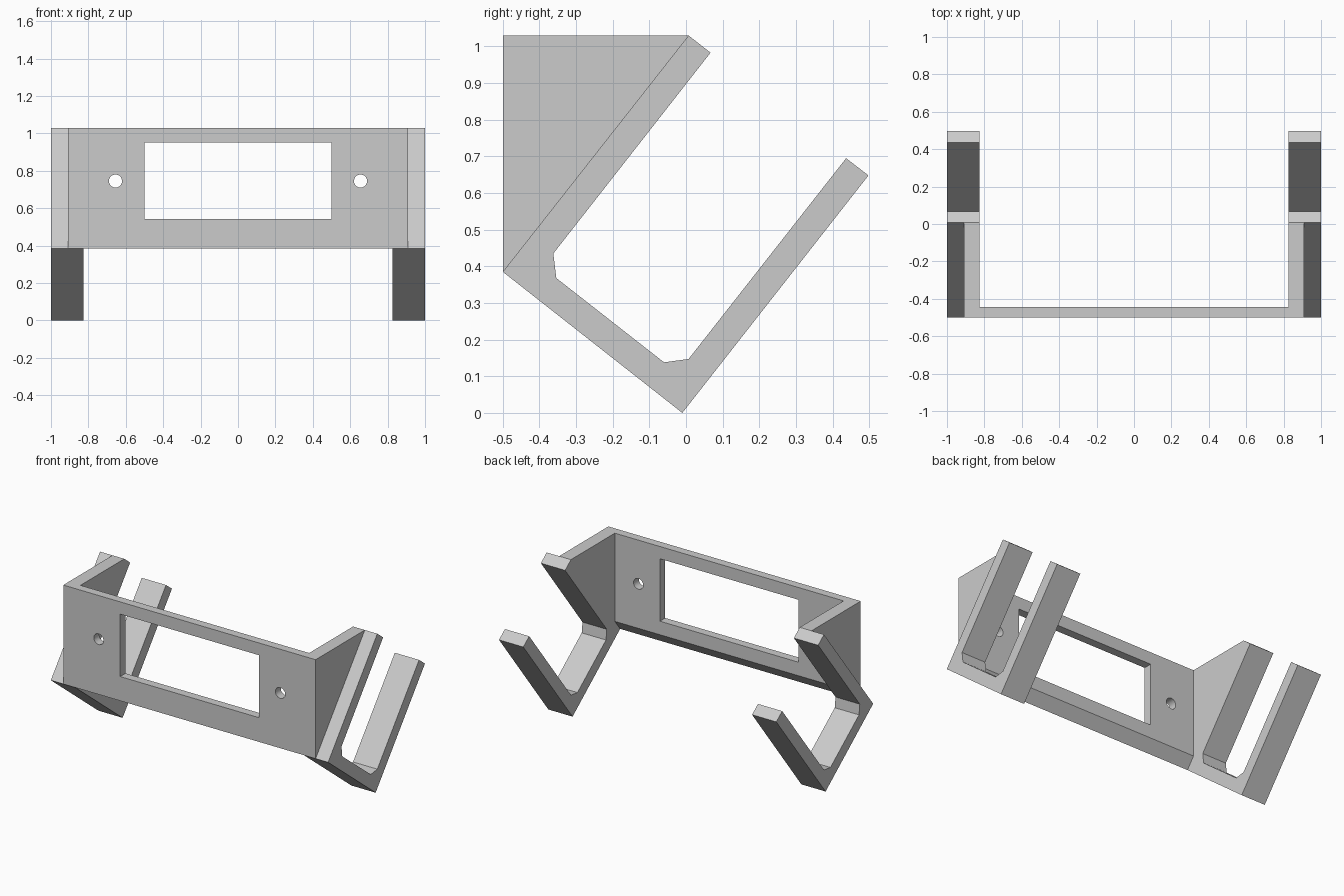
import bpy
import bmesh
from math import radians

cube = bpy.data.objects.get("Cube")
if cube:
    bpy.data.objects.remove(cube, do_unlink=True)

GREY = (0.6, 0.6, 0.6, 1.0)
grey = bpy.data.materials.new("light grey plastic")
grey.use_nodes = True
grey.diffuse_color = GREY
grey.node_tree.nodes["Principled BSDF"].inputs["Base Color"].default_value = GREY


def prism(name, profile, x0, x1):
    """Extrude a (y, z) profile along x."""
    bm = bmesh.new()
    face = bm.faces.new([bm.verts.new((x0, y, z)) for y, z in profile])
    ext = bmesh.ops.extrude_face_region(bm, geom=[face])["geom"]
    verts = [v for v in ext if isinstance(v, bmesh.types.BMVert)]
    bmesh.ops.translate(bm, verts=verts, vec=(x1 - x0, 0, 0))
    bmesh.ops.recalc_face_normals(bm, faces=bm.faces)
    mesh = bpy.data.meshes.new(name)
    bm.to_mesh(mesh)
    bm.free()
    mesh.materials.append(grey)
    obj = bpy.data.objects.new(name, mesh)
    bpy.context.scene.collection.objects.link(obj)
    return obj


def cut(target, cutter):
    """Subtract the cutter from the target and discard it."""
    cutter.hide_render = True
    mod = target.modifiers.new("cut", "BOOLEAN")
    mod.operation = "DIFFERENCE"
    mod.solver = "EXACT"
    mod.object = cutter
    bpy.context.view_layer.objects.active = target
    bpy.ops.object.modifier_apply(modifier=mod.name)
    bpy.data.objects.remove(cutter, do_unlink=True)


FRONT, BACK = -0.5, -0.445      # plate faces
LOW, TOP = 0.385, 1.03          # plate heights
TIP = 0.007                     # rear end of the gusset top
INNER, STEP, OUTER = 0.825, 0.91, 1.0
back_low = LOW + (BACK - FRONT) * (TOP - LOW) / (TIP - FRONT)

# Mounting plate with a bevelled lower edge
plate = prism("mounting_plate",
              [(FRONT, LOW), (BACK, back_low), (BACK, TOP), (FRONT, TOP)],
              -STEP, STEP)

# Window and screw holes
cut(plate, prism("window_cutter",
                 [(-0.7, 0.543), (-0.3, 0.543), (-0.3, 0.95), (-0.7, 0.95)],
                 -0.5, 0.5))
for side in (-1, 1):
    bpy.ops.mesh.primitive_cylinder_add(
        vertices=32, radius=0.035, depth=0.4,
        location=(side * 0.655, -0.47, 0.745), rotation=(radians(90), 0, 0))
    drill = bpy.context.object
    drill.data.materials.append(grey)
    cut(plate, drill)

# Tilted hook outline with chamfered inside corners
hook = [(FRONT, LOW), (TIP, TOP), (0.067, 0.983), (-0.362, 0.435),
        (-0.354, 0.368), (-0.06, 0.138), (0.007, 0.147), (0.437, 0.695),
        (0.498, 0.648), (-0.01, 0.0)]
gusset = [(BACK, back_low), (TIP, TOP), (BACK, TOP)]

# A hook and its triangular gusset on each side
for label, side in (("left", 1), ("right", -1)):
    prism(label + "_hook", hook, side * INNER, side * OUTER)
    prism(label + "_gusset", gusset, side * INNER, side * STEP)
